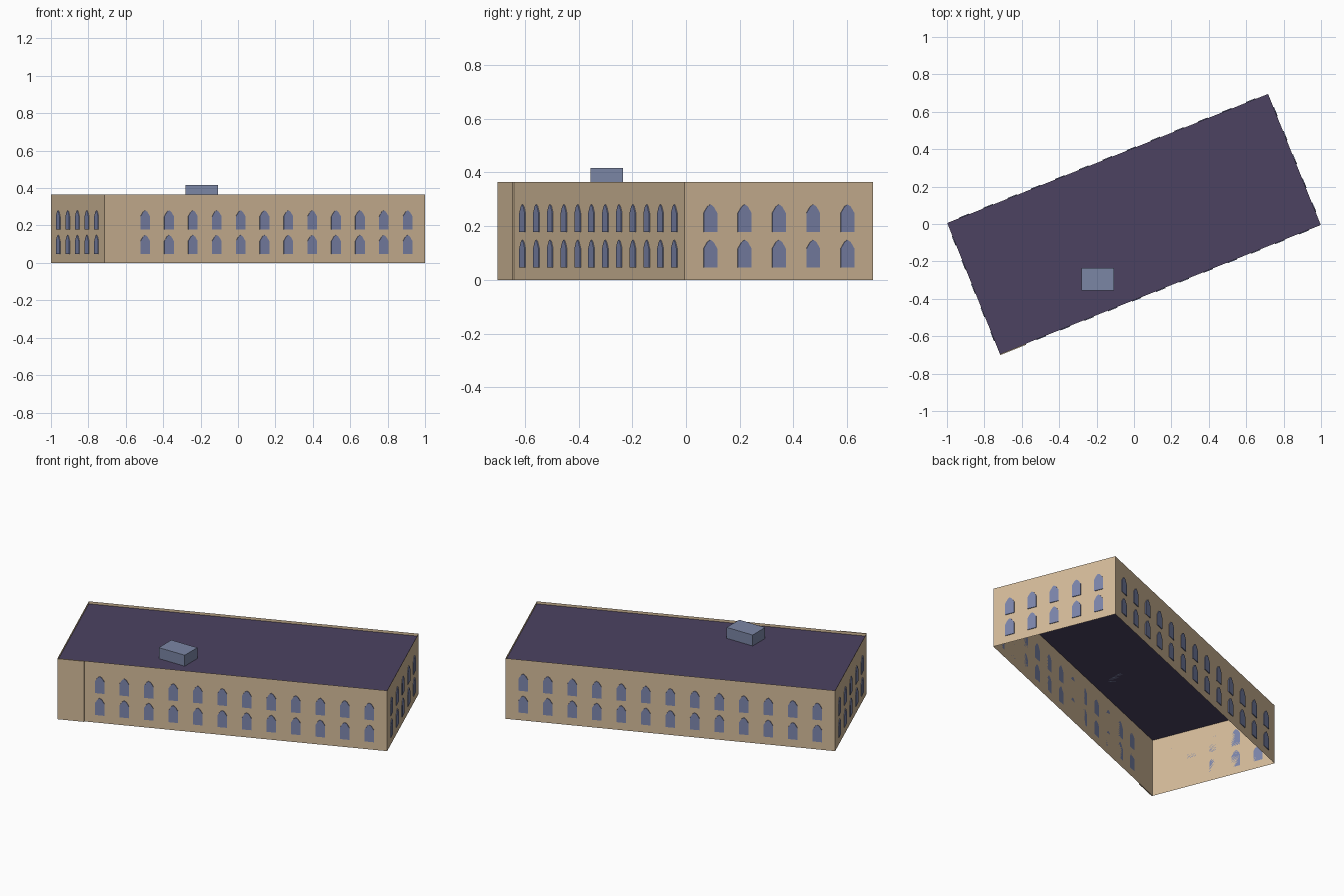
import bpy, bmesh, math
from mathutils import Matrix, Vector

cube = bpy.data.objects.get("Cube")
if cube:
    bpy.data.objects.remove(cube, do_unlink=True)

LENGTH, WIDTH, HEIGHT = 1.849, 0.755, 0.365
ROOF_Z = 0.35
BAY = 0.1375          # spacing between windows
PLATE = 0.004         # window plate depth
TURN = Matrix.Rotation(math.atan2(0.69, 1.715), 4, "Z")


def make_material(name, rgb):
    linear = [((c / 255 + 0.055) / 1.055) ** 2.4 for c in rgb] + [1]
    mat = bpy.data.materials.new(name)
    mat.use_nodes = True
    mat.diffuse_color = linear
    mat.node_tree.nodes["Principled BSDF"].inputs["Base Color"].default_value = linear
    return mat


tan = make_material("tan_stone", (212, 187, 154))
purple = make_material("dark_purple_roof", (76, 66, 97))
blue = make_material("blue_grey_glass", (125, 134, 172))
slate = make_material("slate_blue_metal", (123, 134, 165))


def make_object(name, bm, mat, matrix):
    bm.transform(matrix)
    mesh = bpy.data.meshes.new(name)
    bm.to_mesh(mesh)
    bm.free()
    mesh.materials.append(mat)
    obj = bpy.data.objects.new(name, mesh)
    bpy.context.collection.objects.link(obj)
    return obj


def box(name, low, high, mat, matrix):
    low, high = Vector(low), Vector(high)
    bm = bmesh.new()
    bmesh.ops.create_cube(bm, size=1)
    bmesh.ops.scale(bm, vec=high - low, verts=bm.verts)
    bmesh.ops.translate(bm, vec=(low + high) / 2, verts=bm.verts)
    return make_object(name, bm, mat, matrix)


# Outer walls: a thin open shell without floor or top
bm = bmesh.new()
bmesh.ops.create_cube(bm, size=1)
caps = [f for f in bm.faces if abs(f.normal.z) > 0.5]
bmesh.ops.delete(bm, geom=caps, context="FACES_ONLY")
bmesh.ops.scale(bm, vec=(LENGTH, WIDTH, HEIGHT), verts=bm.verts)
bmesh.ops.translate(bm, vec=(0, 0, HEIGHT / 2), verts=bm.verts)
make_object("outer_walls", bm, tan, TURN)

# Flat roof, set just below the wall tops
bm = bmesh.new()
bmesh.ops.create_grid(bm, x_segments=1, y_segments=1, size=0.5)
bmesh.ops.scale(bm, vec=(LENGTH, WIDTH, 1), verts=bm.verts)
bmesh.ops.translate(bm, vec=(0, 0, ROOF_Z), verts=bm.verts)
make_object("flat_roof", bm, purple, TURN)

# Blank corner panel, standing slightly proud of the front wall
box("corner_panel", (-LENGTH / 2, -WIDTH / 2 - 0.006, 0),
    (-LENGTH / 2 + 0.15, -WIDTH / 2, HEIGHT), tan, TURN)

# Rooftop unit, not aligned with the walls
box("rooftop_unit", (-0.28, -0.355, ROOF_Z), (-0.107, -0.235, 0.416),
    slate, Matrix.Identity(4))

# Pointed window outline: across the wall and up it
HALF = 0.027
OUTLINE = [(-HALF, 0), (HALF, 0), (HALF, 0.07), (0.012, 0.094),
           (0, 0.102), (-0.012, 0.094), (-HALF, 0.07)]


def window_row(name, angle, distance, offsets):
    """Two storeys of window plates on the wall facing the given angle."""
    bm = bmesh.new()
    for sill in (0.047, 0.179):
        for x in offsets:
            face = bm.faces.new([bm.verts.new((x + u, -distance, sill + v))
                                 for u, v in OUTLINE])
            out = bmesh.ops.extrude_face_region(bm, geom=[face])
            moved = [g for g in out["geom"] if isinstance(g, bmesh.types.BMVert)]
            bmesh.ops.translate(bm, vec=(0, -PLATE, 0), verts=moved)
    bmesh.ops.recalc_face_normals(bm, faces=bm.faces)
    make_object(name, bm, blue, TURN @ Matrix.Rotation(angle, 4, "Z"))


long_row = [BAY * i for i in range(-6, 7)]
short_row = [BAY * i for i in range(-2, 3)]
window_row("front_windows", 0, WIDTH / 2, long_row[1:])
window_row("back_windows", math.pi, WIDTH / 2, long_row)
window_row("left_windows", math.pi / 2, LENGTH / 2, short_row)
window_row("right_windows", -math.pi / 2, LENGTH / 2, short_row)
